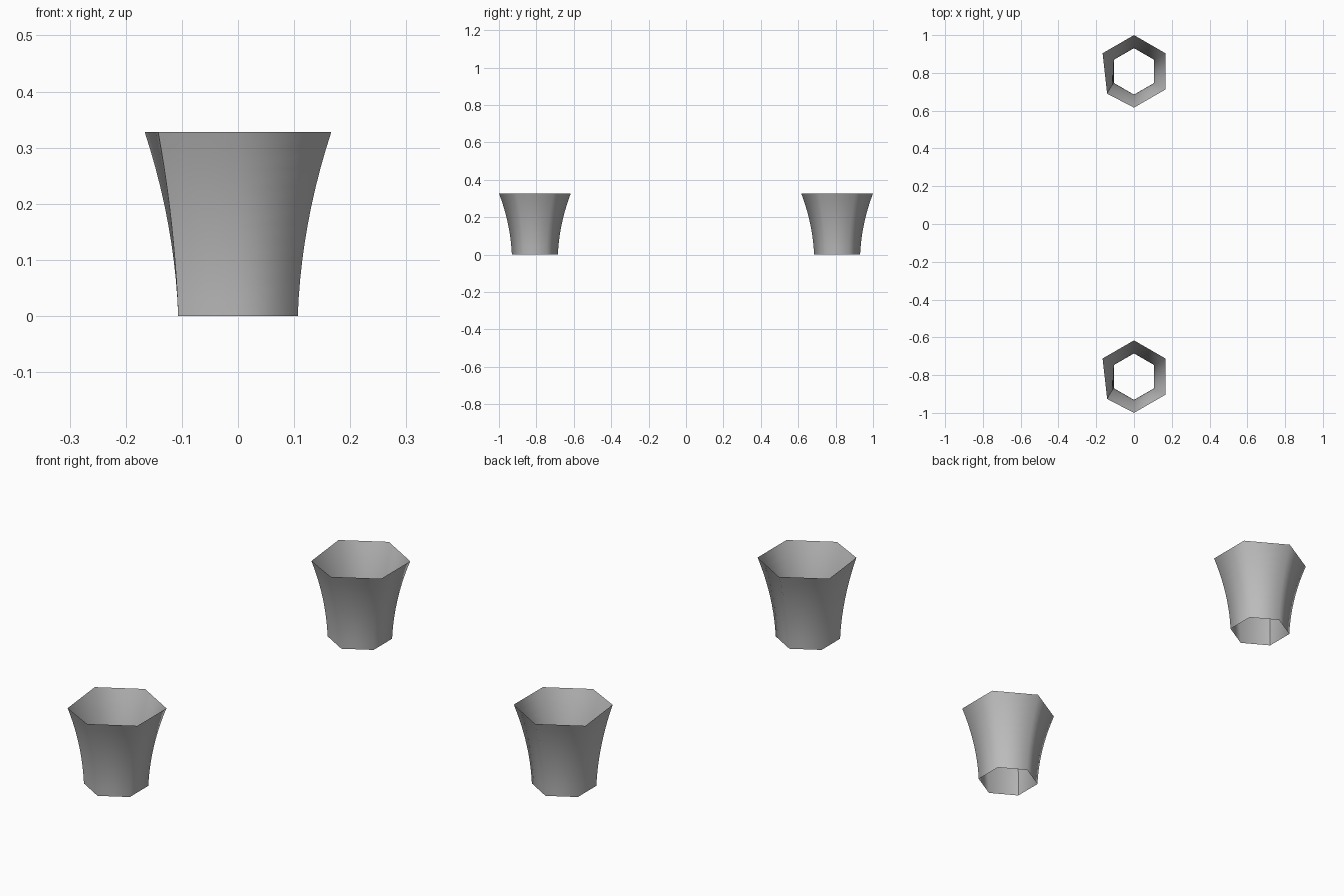
import bpy
from math import sin, cos, radians

cube = bpy.data.objects.get("Cube")
if cube:
    bpy.data.objects.remove(cube)

HEIGHT, R_BOTTOM, R_TOP = 0.328, 0.123, 0.192
RINGS = 10

grey = bpy.data.materials.new("plain_grey")
grey.use_nodes = True
colour = (0.5, 0.5, 0.5, 1)
grey.diffuse_color = colour
grey.node_tree.nodes["Principled BSDF"].inputs["Base Color"].default_value = colour


def flared_cup(name, y):
    """Open six-sided flared tube with a skewed, unwelded seam column."""
    verts, faces = [], []
    for ring in range(RINGS + 1):
        t = ring / RINGS
        flare = 0.2 * t + 0.8 * t ** 2
        r = R_BOTTOM + (R_TOP - R_BOTTOM) * flare
        for col in range(7):
            a = radians(210 + 60 * col)
            px, py = r * cos(a), r * sin(a)
            if col in (0, 6):  # the seam corner leans inward at the rim
                px += 0.024 * t ** 2
                py -= 0.022 * t ** 2
            verts.append((px, py, HEIGHT * t))
    for ring in range(RINGS):
        for col in range(6):
            i = ring * 7 + col
            faces.append((i, i + 1, i + 8, i + 7))
    mesh = bpy.data.meshes.new(name)
    mesh.from_pydata(verts, [], faces)
    mesh.shade_smooth()
    mesh.materials.append(grey)
    cup = bpy.data.objects.new(name, mesh)
    cup.location.y = y
    bpy.context.collection.objects.link(cup)


flared_cup("front_cup", -0.808)
flared_cup("back_cup", 0.808)
